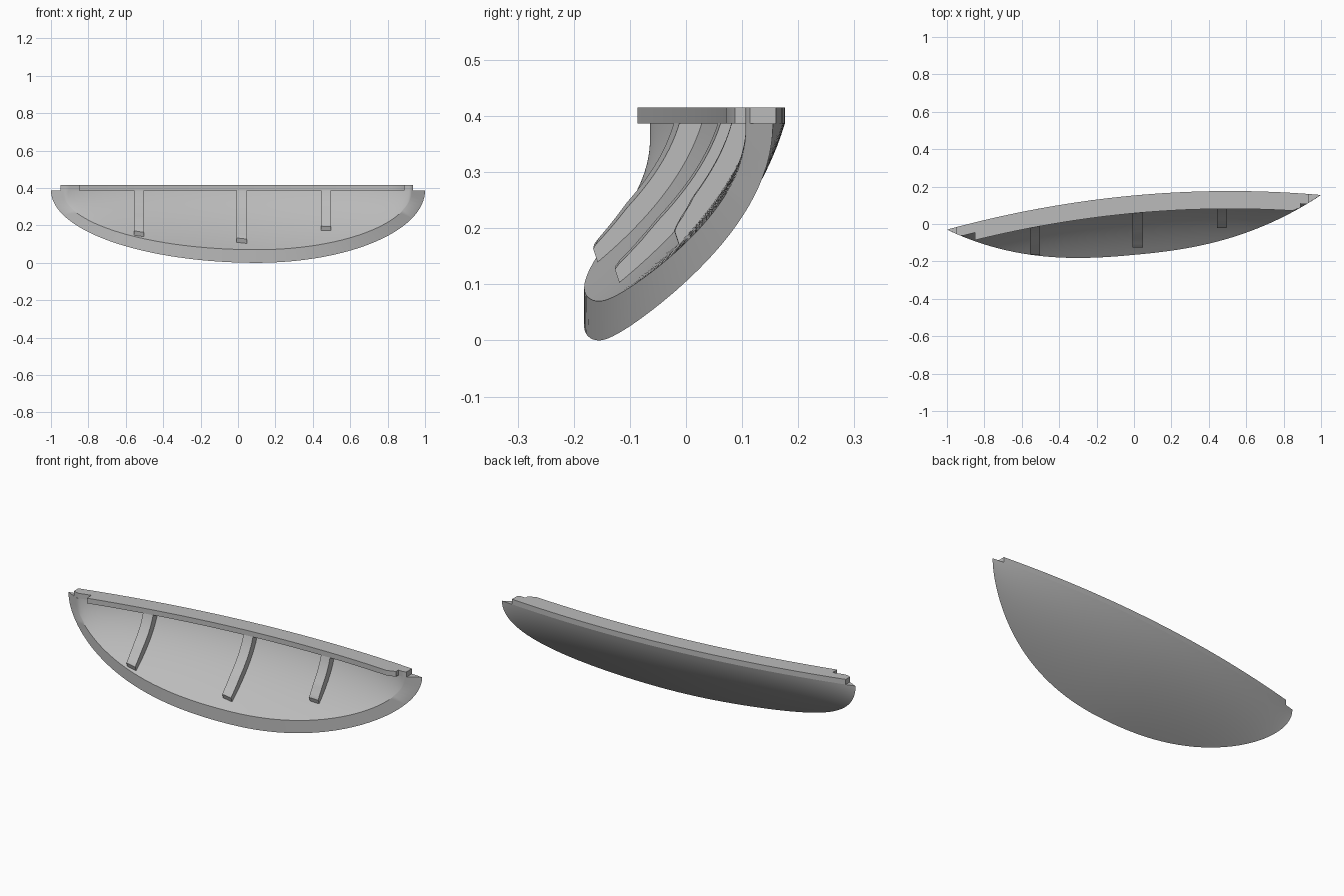
import bpy, bmesh
from math import cos, sin, pi

cube = bpy.data.objects.get("Cube")
if cube:
    bpy.data.objects.remove(cube, do_unlink=True)

SHEER, TOP = 0.387, 0.415      # heights of hull edge and rail top
MID = 0.1                      # lowest point along the length
WALL, LIP = 0.055, 0.095       # depths of the wall and of the rail

grey = bpy.data.materials.new("plain grey")
grey.use_nodes = True
colour = (0.5, 0.5, 0.5, 1)
grey.diffuse_color = colour
grey.node_tree.nodes["Principled BSDF"].inputs["Base Color"].default_value = colour


def chord(x):
    return 0.0625 + 0.0925 * x


def keel_y(x):
    return chord(x) - 0.2275 * (1 - min(1, abs(x)) ** 2.5)


def back_y(x):
    return chord(x) + 0.09 * (1 - x * x)


def section(x, bottom, depth, steps=16):
    """Curved hull section at x, from the keel up to the sheer."""
    low = keel_y(x)
    high = max(low, back_y(x) - depth)
    pts = []
    for i in range(steps + 1):
        t = i / steps
        pts.append((x, low + (high - low) * (1.6 * t - 0.6 * t * t),
                    bottom + (SHEER - bottom) * t))
    return pts


def loft(name, rings, caps):
    """Skin closed rings of points, optionally capping both ends."""
    bm = bmesh.new()
    rows = [[bm.verts.new(p) for p in ring] for ring in rings]
    for a, b in zip(rows, rows[1:]):
        for i in range(len(a)):
            j = (i + 1) % len(a)
            bm.faces.new((a[i], a[j], b[j], b[i]))
    if caps:
        bm.faces.new(rows[0])
        bm.faces.new(rows[-1])
    bmesh.ops.remove_doubles(bm, verts=bm.verts, dist=0.0001)
    bmesh.ops.recalc_face_normals(bm, faces=bm.faces)
    mesh = bpy.data.meshes.new(name)
    bm.to_mesh(mesh)
    bm.free()
    mesh.materials.append(grey)
    obj = bpy.data.objects.new(name, mesh)
    bpy.context.collection.objects.link(obj)
    bpy.ops.object.select_all(action="DESELECT")
    obj.select_set(True)
    bpy.context.view_layer.objects.active = obj
    bpy.ops.object.shade_smooth_by_angle(angle=pi / 6)
    return obj


# Hull shell: outer and inner skins joined by the front rim and the sheer
rings = []
COLUMNS = 64
for k in range(COLUMNS + 1):
    c, s = cos(pi * k / COLUMNS), sin(pi * k / COLUMNS)
    x_out = MID + c * (0.9 if c > 0 else 1.1)
    x_in = MID + c * (0.83 if c > 0 else 1.04)
    outer = section(x_out, SHEER * (1 - s), 0)
    inner = section(x_in, SHEER - 0.317 * s, WALL)
    rings.append(outer + inner[::-1])
loft("hull_shell", rings, False)


# Top rail: a wide lip along the middle, narrower at both ends
def rail(name, x0, x1, depth, steps):
    rings = []
    for i in range(steps + 1):
        x = x0 + (x1 - x0) * i / steps
        back = back_y(x)
        front = max(keel_y(x), back - depth)
        rings.append([(x, front, SHEER), (x, back, SHEER),
                      (x, back, TOP), (x, front, TOP)])
    loft(name, rings, True)


rail("rail_lip", -0.85, 0.89, LIP, 40)
rail("rail_right_end", -0.95, -0.85, WALL, 6)
rail("rail_left_end", 0.89, 0.935, WALL, 6)


# Ribs follow the inner wall and stop at an upright end face
def inner_bottom(x):
    u = (x - MID) / (0.83 if x > MID else 1.04)
    return SHEER - 0.317 * (1 - u * u) ** 0.5


def rib(name, x_mid, end_y):
    rings = []
    for x in (x_mid - 0.027, x_mid + 0.027):
        pts = section(x, inner_bottom(x), WALL, 60)
        low = min(range(len(pts)), key=lambda i: abs(pts[i][1] - end_y))
        wall = [pts[low + (len(pts) - 1 - low) * i // 20] for i in range(21)]
        # the raised face is lifted at the foot and set forward at the top
        face = []
        for i, (px, py, pz) in enumerate(wall):
            t = i / 20
            face.append((px, py - 0.04 * min(1, 3 * t) ** 0.5 * t ** 0.3,
                         pz + 0.03 * (1 - t)))
        sunk = [(px, py + 0.01, pz) for px, py, pz in wall]
        rings.append(sunk + face[::-1])
    loft(name, rings, True)


rib("right_rib", -0.53, -0.166)
rib("middle_rib", 0.02, -0.128)
rib("left_rib", 0.47, -0.02)
